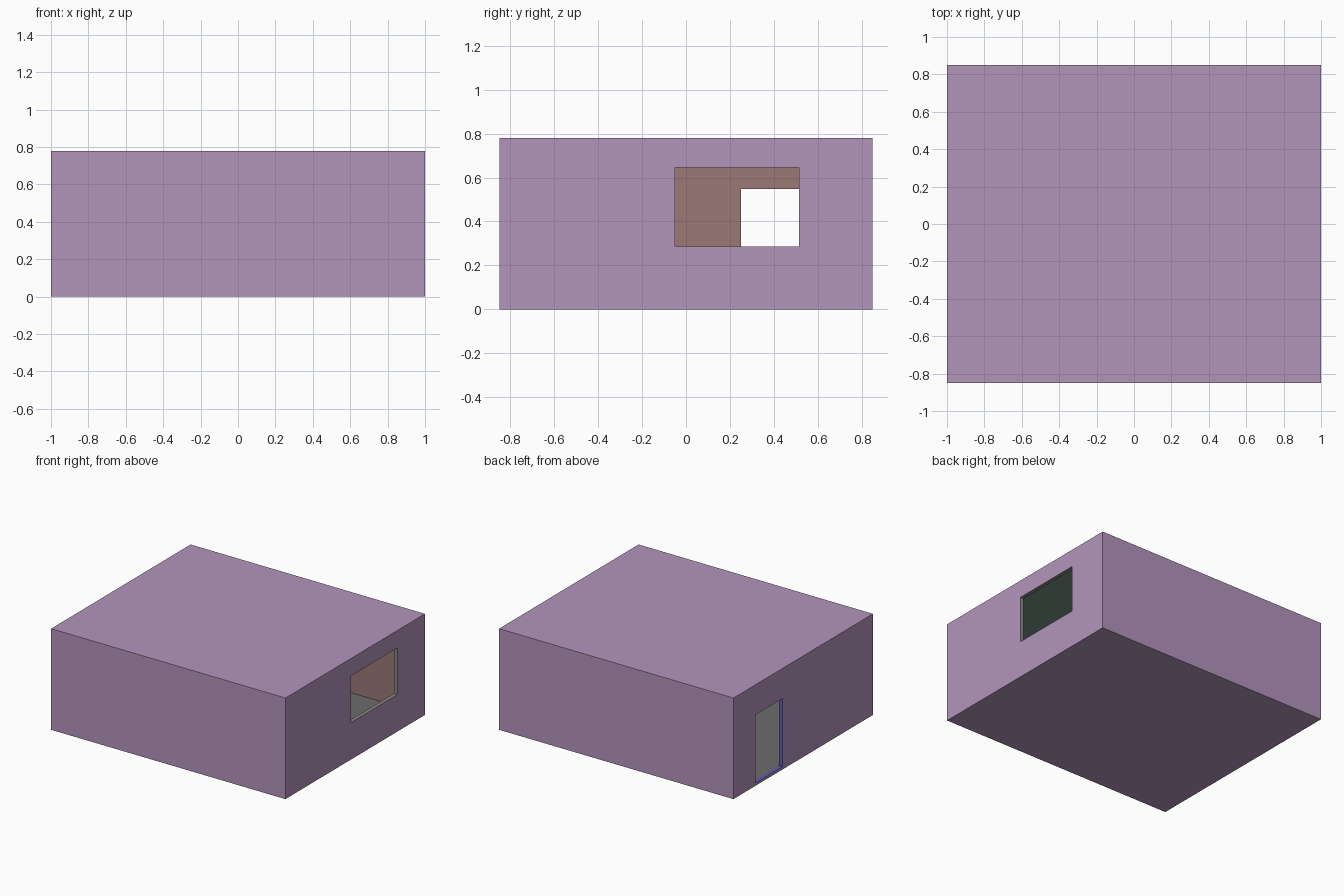
import bpy
import bmesh
from mathutils import Vector

if "Cube" in bpy.data.objects:
    bpy.data.objects.remove(bpy.data.objects["Cube"])


def make_mat(name, rgb):
    m = bpy.data.materials.new(name)
    m.diffuse_color = (*rgb, 1.0)
    m.use_nodes = True
    m.node_tree.nodes["Principled BSDF"].inputs["Base Color"].default_value = m.diffuse_color
    return m


# Shared slot list, so boolean cuts keep the right material index
MATS = [
    make_mat("outer_purple", (0.45, 0.30, 0.50)),
    make_mat("inner_brown", (0.32, 0.19, 0.18)),
    make_mat("ceiling_green", (0.18, 0.29, 0.23)),
    make_mat("floor_grey", (0.15, 0.15, 0.15)),
    make_mat("window_grey", (0.25, 0.25, 0.24)),
    make_mat("door_blue", (0.12, 0.10, 0.42)),
]
PURPLE, BROWN, GREEN, GREY, WINDOW, BLUE = range(6)


def box(name, lo, hi, side, top=None, bottom=None):
    """Axis-aligned box with separate materials for sides, top and bottom."""
    lo, hi = Vector(lo), Vector(hi)
    bm = bmesh.new()
    bmesh.ops.create_cube(bm, size=1.0)
    bmesh.ops.scale(bm, vec=hi - lo, verts=bm.verts)
    bmesh.ops.translate(bm, vec=(lo + hi) / 2, verts=bm.verts)
    bm.normal_update()
    for f in bm.faces:
        f.material_index = side
        if f.normal.z > 0.5 and top is not None:
            f.material_index = top
        elif f.normal.z < -0.5 and bottom is not None:
            f.material_index = bottom
    me = bpy.data.meshes.new(name)
    for m in MATS:
        me.materials.append(m)
    bm.to_mesh(me)
    bm.free()
    ob = bpy.data.objects.new(name, me)
    bpy.context.collection.objects.link(ob)
    return ob


def cut(target, cutter):
    mod = target.modifiers.new(cutter.name, 'BOOLEAN')
    mod.operation = 'DIFFERENCE'
    mod.solver = 'EXACT'
    mod.object = cutter
    cutter.hide_render = True
    cutter.display_type = 'WIRE'


X, Y, H = 1.0, 0.85, 0.78   # outer half sizes and height
WALL, SLAB = 0.03, 0.02     # wall and floor thickness

# Room shell
room = box("room_shell", (-X, -Y, 0), (X, Y, H), PURPLE)

# Hollow interior
cut(room, box("interior_cutter", (-X + WALL, -Y + WALL, SLAB),
              (X - WALL, Y - WALL, H - SLAB), BROWN, top=GREEN, bottom=GREY))

# Window in the right wall
cut(room, box("window_cutter", (X - 0.1, -0.05, 0.285),
              (X + 0.1, 0.515, 0.645), WINDOW))

# Doorway in the left wall
cut(room, box("door_cutter", (-X - 0.1, 0.25, SLAB),
              (-X + 0.1, 0.58, 0.548), BLUE, bottom=BLUE))

# Apply the cuts and remove the helpers
dg = bpy.context.evaluated_depsgraph_get()
result = bpy.data.meshes.new_from_object(room.evaluated_get(dg))
room.modifiers.clear()
room.data = result
for ob in [o for o in bpy.data.objects if o.name.endswith("_cutter")]:
    bpy.data.objects.remove(ob)
